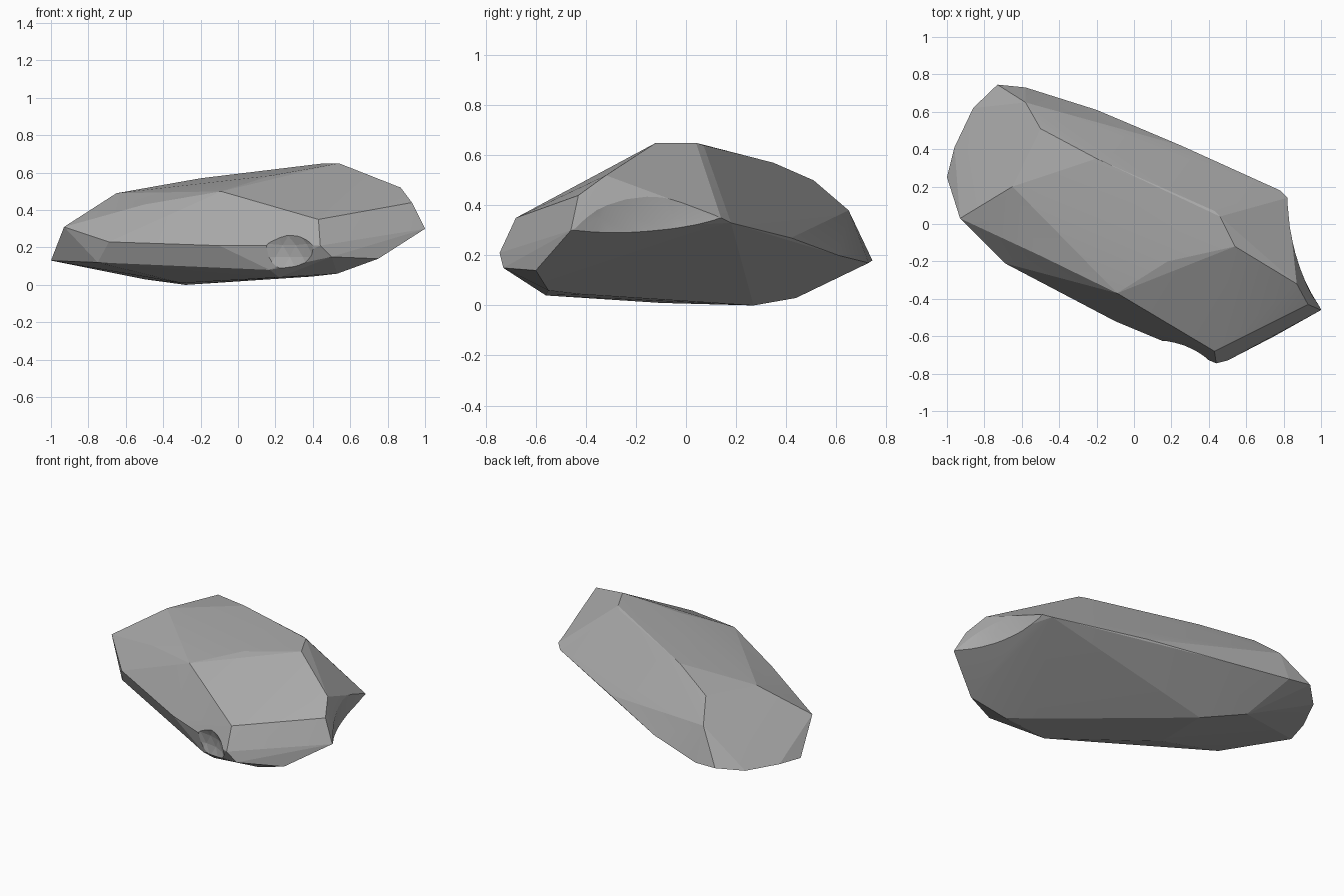
import bpy, bmesh

if "Cube" in bpy.data.objects:
    bpy.data.objects.remove(bpy.data.objects["Cube"])

# Corner points of the chipped stone, grouped by region
crest = [(.54, -.12, .65), (.46, .04, .65), (.43, .07, .64), (.18, -.2, .585),
         (-.2, .35, .57), (-.5, .51, .5), (-.09, -.37, .5), (-.65, .2, .49)]
front_tip = [(.43, -.68, .35), (.62, -.55, .40), (.87, -.32, .52), (.93, -.43, .44),
             (1, -.46, .30), (.75, -.6, .14), (.5, -.73, .15), (.44, -.745, .21)]
front_side = [(-.5, -.17, .43), (-.8, -.02, .35), (-.69, -.21, .23),
              (-.1, -.52, .21), (.05, -.57, .17), (.17, -.6, .08)]
left_end = [(-.93, .03, .31), (-1, .25, .13), (-.96, .41, .14), (-.86, .62, .15),
            (-.73, .745, .18), (-.58, .65, .38), (-.75, -.12, .12)]
back_side = [(-.58, .73, .17), (-.2, .61, .2), (.25, .42, .27), (.78, .18, .33), (.82, .14, .35)]
underside = [(-.5, .44, .03), (-.28, .27, 0), (-.3, -.1, .01), (.22, -.56, .04),
             (.53, -.55, .06), (.4, -.42, .045), (-.05, -.07, .02)]

# Stone body: hull around the corners
bm = bmesh.new()
for p in crest + front_tip + front_side + left_end + back_side + underside:
    bm.verts.new(p)
bmesh.ops.convex_hull(bm, input=bm.verts)
loose = [v for v in bm.verts if not v.link_faces]
bmesh.ops.delete(bm, geom=loose, context='VERTS')
bmesh.ops.recalc_face_normals(bm, faces=bm.faces)
mesh = bpy.data.meshes.new("rock")
bm.to_mesh(mesh)
bm.free()
rock = bpy.data.objects.new("rock", mesh)
bpy.context.collection.objects.link(rock)

# Dark grey stone
stone = bpy.data.materials.new("stone")
stone.diffuse_color = (.4, .4, .4, 1)
stone.use_nodes = True
stone.node_tree.nodes["Principled BSDF"].inputs["Base Color"].default_value = stone.diffuse_color
mesh.materials.append(stone)


def scoop(name, centre, radius, detail):
    """Carve a shallow hollow with a ball."""
    bpy.ops.mesh.primitive_ico_sphere_add(subdivisions=detail, radius=radius, location=centre)
    ball = bpy.context.object
    ball.name = name
    ball.hide_render = True
    ball.data.materials.append(stone)
    mod = rock.modifiers.new(name, 'BOOLEAN')
    mod.operation = 'DIFFERENCE'
    mod.solver = 'EXACT'
    mod.object = ball
    bpy.ops.object.select_all(action='DESELECT')
    rock.select_set(True)
    bpy.context.view_layer.objects.active = rock
    bpy.ops.object.modifier_apply(modifier=name)
    bpy.data.objects.remove(ball)


# Dished right end and the small bite under the front
scoop("end_hollow", (1.82, .11, .35), 1.0, 4)
scoop("front_bite", (.2, -.86, .15), .25, 3)

bpy.ops.object.shade_smooth_by_angle(angle=0.12)
